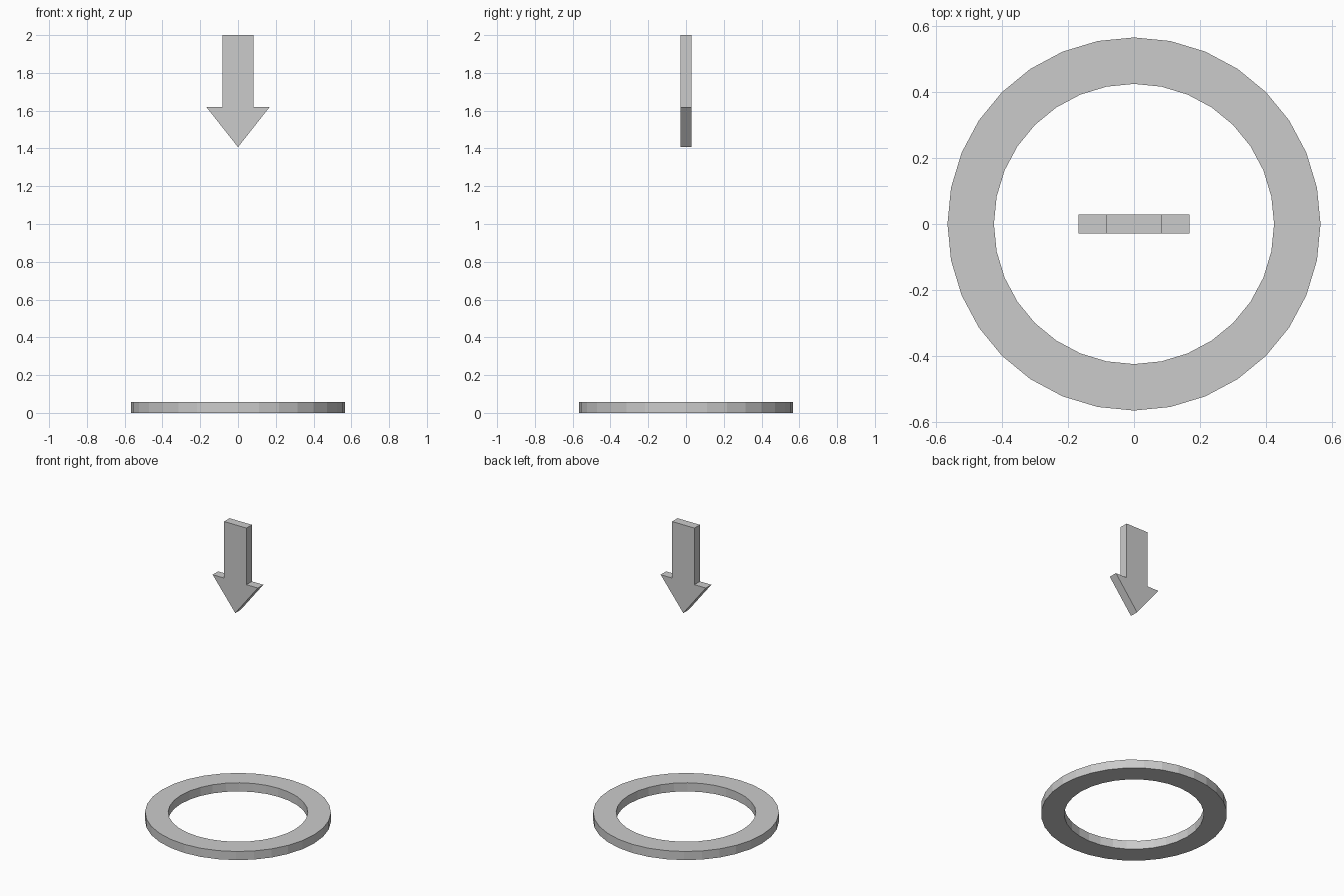
import bpy
import bmesh
from math import cos, sin, tau

if "Cube" in bpy.data.objects:
    bpy.data.objects.remove(bpy.data.objects["Cube"])


def prism(name, rings, faces):
    """Mesh from equal-length point loops joined by the given faces."""
    mesh = bpy.data.meshes.new(name)
    mesh.from_pydata(rings, [], faces)
    bm = bmesh.new()
    bm.from_mesh(mesh)
    bmesh.ops.recalc_face_normals(bm, faces=bm.faces)
    bm.to_mesh(mesh)
    bm.free()
    obj = bpy.data.objects.new(name, mesh)
    bpy.context.collection.objects.link(obj)
    return obj


# Flat ring on the ground: rectangular section swept round 32 sides
SIDES = 32
section = [(0.425, 0), (0.566, 0), (0.566, 0.058), (0.425, 0.058)]
verts = [(r * cos(tau * i / SIDES), r * sin(tau * i / SIDES), z)
         for i in range(SIDES) for r, z in section]
faces = []
for i in range(SIDES):
    a, b = 4 * i, 4 * ((i + 1) % SIDES)
    for k in range(4):
        n = (k + 1) % 4
        faces.append((a + k, b + k, b + n, a + n))
prism("ground_ring", verts, faces)

# Downward arrow floating above: mirrored outline given thickness in y
half = [(0.168, 1.62), (0.083, 1.62), (0.083, 2.0)]
outline = [(0, 1.407)] + half + [(-x, z) for x, z in reversed(half)]
n = len(outline)
verts = [(x, y, z) for y in (-0.029, 0.029) for x, z in outline]
# Each cap is split into a triangular head and a rectangular shaft
faces = []
for o in (0, n):
    faces += [(o, o + 1, o + 2, o + 5, o + 6), (o + 2, o + 3, o + 4, o + 5)]
faces += [(i, (i + 1) % n, n + (i + 1) % n, n + i) for i in range(n)]
prism("down_arrow", verts, faces)
